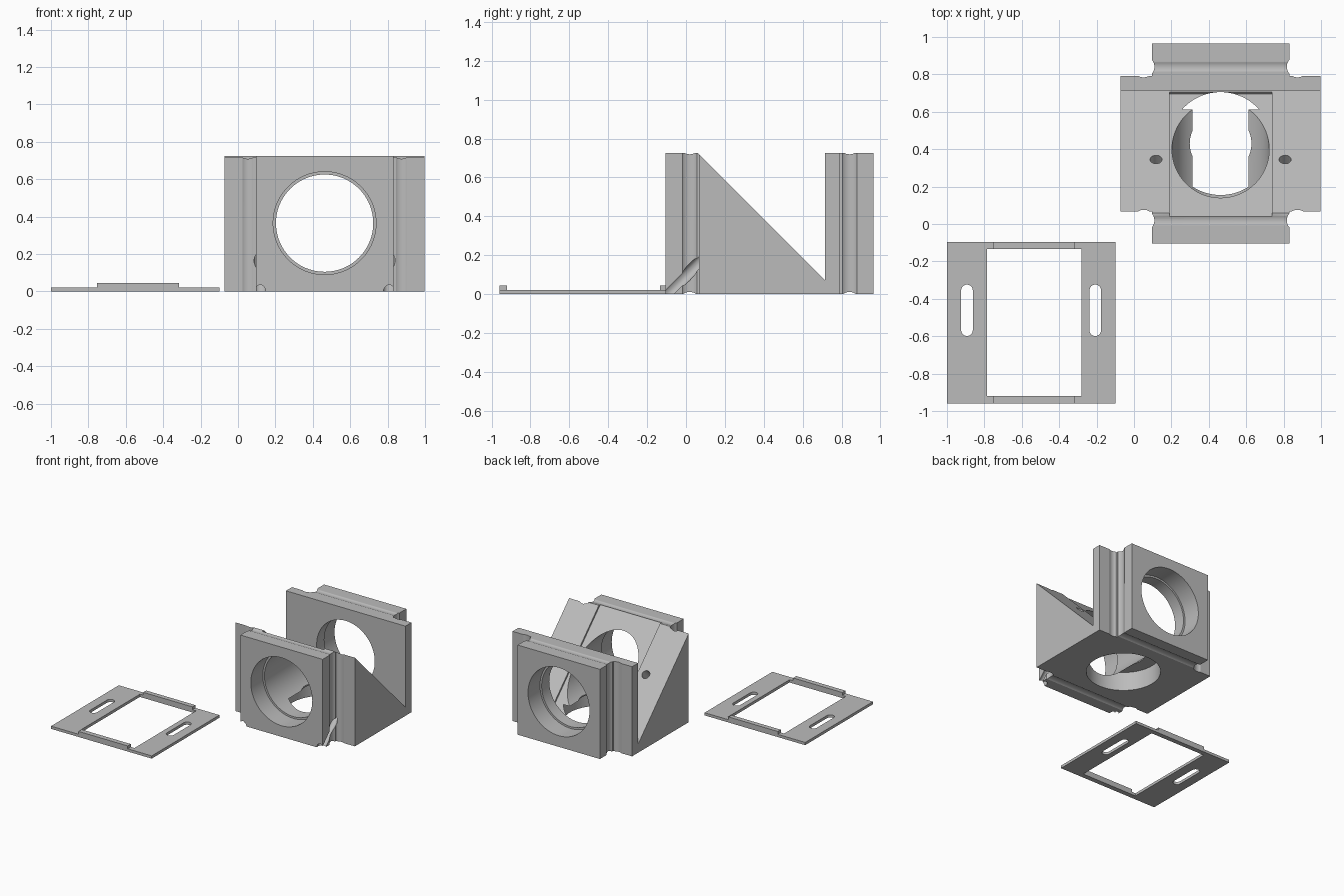
import bpy, bmesh, math
from mathutils import Vector, Matrix

if "Cube" in bpy.data.objects:
    bpy.data.objects.remove(bpy.data.objects["Cube"])

grey = bpy.data.materials.new("grey_plastic")
grey.diffuse_color = (0.5, 0.5, 0.5, 1)
grey.use_nodes = True
grey.node_tree.nodes["Principled BSDF"].inputs["Base Color"].default_value = grey.diffuse_color

CX, CY, CZ = 0.463, 0.43, 0.365      # optical centre of the block
X0, X1, Y0, Y1, H = -0.072, 0.998, -0.105, 0.965, 0.725
ROD, ROD_R = 0.411, 0.057            # rod offset from centre, rod radius


def finish(bm, name):
    bmesh.ops.recalc_face_normals(bm, faces=bm.faces)
    me = bpy.data.meshes.new(name)
    bm.to_mesh(me)
    bm.free()
    ob = bpy.data.objects.new(name, me)
    bpy.context.collection.objects.link(ob)
    me.materials.append(grey)
    return ob


def box(name, x, y, z):
    bm = bmesh.new()
    bmesh.ops.create_cube(bm, size=1)
    for v in bm.verts:
        v.co = [(a[0] + a[1]) / 2 + c * (a[1] - a[0]) for a, c in zip((x, y, z), v.co)]
    return finish(bm, name)


def prism_x(name, yz, x):
    """Extrude a y-z profile along x."""
    bm = bmesh.new()
    f = bm.faces.new([bm.verts.new((x[0], a, b)) for a, b in yz])
    r = bmesh.ops.extrude_face_region(bm, geom=[f])
    for v in r["geom"]:
        if isinstance(v, bmesh.types.BMVert):
            v.co.x = x[1]
    return finish(bm, name)


def rod(name, a, b, r, seg=64):
    """Cylinder between two points."""
    a, b = Vector(a), Vector(b)
    bm = bmesh.new()
    q = (b - a).to_track_quat('Z', 'Y').to_matrix().to_4x4()
    bmesh.ops.create_cone(bm, cap_ends=True, segments=seg, radius1=r, radius2=r,
                          depth=(b - a).length,
                          matrix=Matrix.Translation((a + b) / 2) @ q)
    return finish(bm, name)


def boolean(ob, tool, op='DIFFERENCE'):
    bpy.context.view_layer.objects.active = ob
    m = ob.modifiers.new("bool", 'BOOLEAN')
    m.operation, m.solver, m.object = op, 'EXACT', tool
    bpy.ops.object.modifier_apply(modifier=m.name)
    bpy.data.objects.remove(tool)


def smooth(ob):
    bpy.ops.object.select_all(action='DESELECT')
    ob.select_set(True)
    bpy.context.view_layer.objects.active = ob
    bpy.ops.object.shade_smooth_by_angle(angle=math.radians(30))


# ---- mirror block: body with square corner notches
block = box("mirror_block", (X0, X1), (Y0, Y1), (0, H))
for sx in (-1, 1):
    for sy in (-1, 1):
        xs = sorted((CX + sx * 0.368, CX + sx * 0.7))
        ys = sorted((CY + sy * 0.362, CY + sy * 0.7))
        boolean(block, box("corner", xs, ys, (-0.1, 0.9)))

# open space above the 45 degree slope, and shallow mirror recess in it
boolean(block, prism_x("slope_cut", [(0.715, 0.07), (0.715, 0.9), (-0.115, 0.9)], (-0.2, 1.2)))
boolean(block, prism_x("recess", [(0.695, 0.07), (0.71, 0.085), (0.1, 0.8), (-0.035, 0.8)],
                       (0.19, 0.738)))

# stepped light bore from front to back, and bore from below
boolean(block, rod("bore", (CX, -0.3, CZ), (CX, 1.2, CZ), 0.26, 96))
boolean(block, rod("front_step", (CX, -0.3, CZ), (CX, Y0 + 0.153, CZ), 0.275, 96))
boolean(block, rod("back_step", (CX, 1.2, CZ), (CX, Y1 - 0.153, CZ), 0.275, 96))
boolean(block, rod("lower_bore", (CX, CY, -0.2), (CX, CY, 0.153), 0.275, 96))
boolean(block, rod("lower_aperture", (CX, CY, 0.1), (CX, CY, 0.25), 0.165))

# upright rod grooves in the corners, shallow cross grooves on top and bottom
for sy in (-1, 1):
    y = CY + sy * ROD
    for sx in (-1, 1):
        x = CX + sx * ROD
        boolean(block, rod("groove", (x, y, -0.2), (x, y, 1), ROD_R, 48))
    for sz in (-1, 1):
        z = CZ + sz * ROD
        boolean(block, rod("cross_groove", (-0.3, y, z), (1.3, y, z), ROD_R, 48))

# screw holes square to the slope
for sx in (-1, 1):
    x = CX + sx * 0.345
    boolean(block, rod("screw_hole", (x, 0.395, 0.49), (x, -0.205, -0.11), 0.032, 32))
smooth(block)

# ---- retaining frame: thin plate with window, slots and two raised lips
frame = box("retaining_frame", (-1, -0.1), (-0.96, -0.095), (0, 0.022))
for ys in ((-0.96, -0.92), (-0.133, -0.095)):
    boolean(frame, box("lip", (-0.755, -0.315), ys, (0, 0.045)), 'UNION')
boolean(frame, box("window", (-0.785, -0.282), (-0.92, -0.133), (-0.1, 0.1)))
for x in (-0.893, -0.207):
    boolean(frame, box("slot", (x - 0.031, x + 0.031), (-0.568, -0.355), (-0.1, 0.1)))
    for y in (-0.568, -0.355):
        boolean(frame, rod("slot_end", (x, y, -0.1), (x, y, 0.1), 0.031, 32))
smooth(frame)
